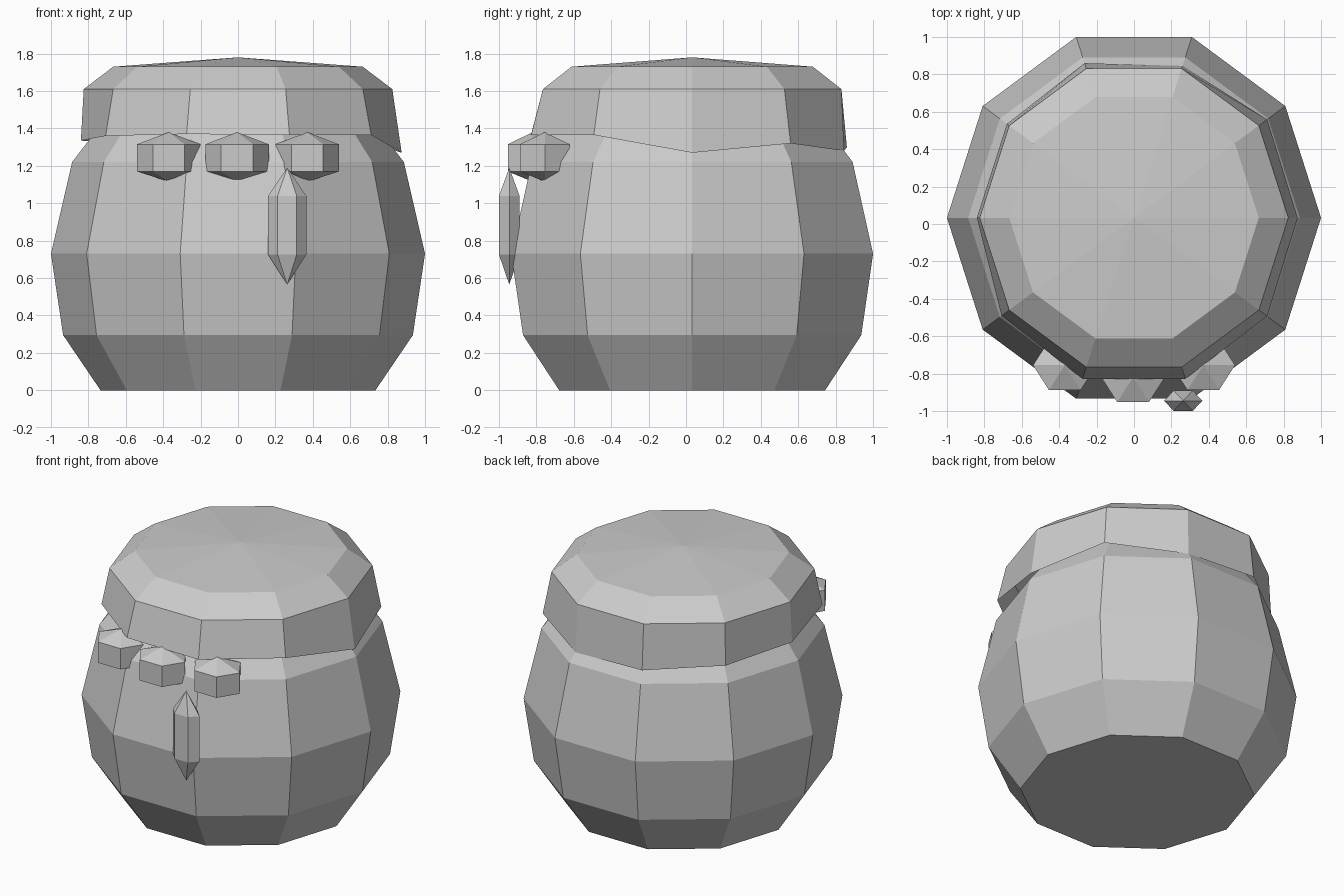
import bpy, math

if "Cube" in bpy.data.objects:
    bpy.data.objects.remove(bpy.data.objects["Cube"])

CLAY = bpy.data.materials.new("plain grey")
CLAY.diffuse_color = (0.6, 0.6, 0.6, 1)
CLAY.use_nodes = True
CLAY.node_tree.nodes["Principled BSDF"].inputs["Base Color"].default_value = CLAY.diffuse_color


def ring(radii, heights, sy=1.0):
    """One closed ring of points, evenly spaced in angle."""
    n = len(radii)
    return [(r * math.cos(math.tau * k / n), r * sy * math.sin(math.tau * k / n), z)
            for k, (r, z) in enumerate(zip(radii, heights))]


def stack(name, rings, loc, low=None, high=None, cap=False):
    """Skin rings from bottom to top; close ends with points or a flat cap."""
    n = len(rings[0])
    verts = [v for r in rings for v in r]
    faces = []
    for i in range(len(rings) - 1):
        for k in range(n):
            j = (k + 1) % n
            faces.append((i * n + k, i * n + j, (i + 1) * n + j, (i + 1) * n + k))
    top = (len(rings) - 1) * n
    if cap:
        faces.append(tuple(reversed(range(n))))
    if low is not None:
        verts.append((0, 0, low))
        faces += [((k + 1) % n, k, len(verts) - 1) for k in range(n)]
    if high is not None:
        verts.append((0, 0, high))
        faces += [(top + k, top + (k + 1) % n, len(verts) - 1) for k in range(n)]
    mesh = bpy.data.meshes.new(name)
    mesh.from_pydata(verts, [], faces)
    mesh.materials.append(CLAY)
    obj = bpy.data.objects.new(name, mesh)
    obj.location = loc
    bpy.context.collection.objects.link(obj)
    return obj


SIDES, SQUASH, CY = 10, 1.017, 0.033

# Ten-sided pot body
profile = [(0.735, 0), (0.935, 0.295), (1.0, 0.73), (0.887, 1.22), (0.71, 1.45)]
stack("pot_body", [ring([r] * SIDES, [z] * SIDES, SQUASH) for r, z in profile],
      (0, CY, 0), high=1.47, cap=True)

# Cloth cover with an uneven hem, starting at the right and going round by the back
hem_r = [0.875, 0.88, 0.84, 0.855, 0.84, 0.84, 0.875, 0.89, 0.89, 0.88]
hem_z = [1.27, 1.32, 1.28, 1.30, 1.32, 1.335, 1.36, 1.37, 1.365, 1.365]
cover = [ring(hem_r, hem_z, SQUASH)]
cover += [ring([r] * SIDES, [z] * SIDES, SQUASH) for r, z in [(0.825, 1.61), (0.667, 1.73)]]
stack("cloth_cover", cover, (0, CY, 0), high=1.78)


def gem(name, loc, r, sy, low, z1, z2, high):
    """Six-sided bead, pointed at both ends."""
    stack(name, [ring([r] * 6, [z] * 6, sy) for z in (z1, z2)], loc, low, high)


# Row of beads under the cover
for name, x, y in [("left_bead", -0.37, -0.755), ("middle_bead", -0.005, -0.82),
                   ("right_bead", 0.37, -0.755)]:
    gem(name, (x, y, 0), 0.17, 0.9, 1.115, 1.17, 1.315, 1.38)

# Long hanging drop
gem("hanging_drop", (0.263, -0.945, 0), 0.102, 0.62, 0.565, 0.725, 1.04, 1.19)
